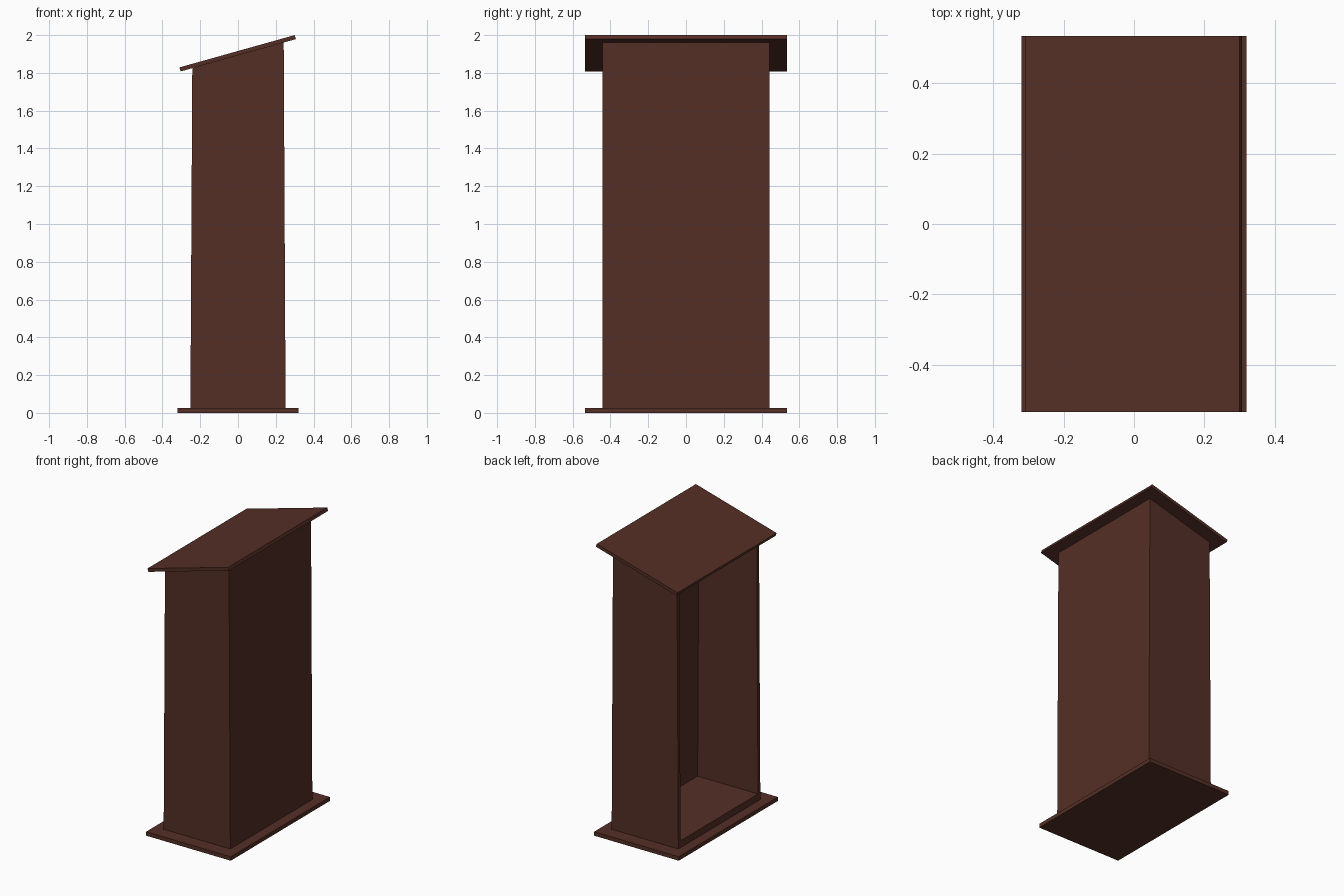
import bpy
import bmesh

# Remove the default object
cube = bpy.data.objects.get("Cube")
if cube:
    bpy.data.objects.remove(cube, do_unlink=True)

# Single dark wood colour
wood = bpy.data.materials.new("dark_brown_wood")
wood.use_nodes = True
colour = (0.09, 0.028, 0.019, 1.0)
wood.diffuse_color = colour
wood.node_tree.nodes["Principled BSDF"].inputs["Base Color"].default_value = colour


def slab(name, profile, y0, y1):
    """Extrude an (x, z) profile from y0 to y1."""
    bm = bmesh.new()
    face = bm.faces.new([bm.verts.new((x, y0, z)) for x, z in profile])
    new = bmesh.ops.extrude_face_region(bm, geom=[face])["geom"]
    verts = [v for v in new if isinstance(v, bmesh.types.BMVert)]
    bmesh.ops.translate(bm, verts=verts, vec=(0, y1 - y0, 0))
    bmesh.ops.recalc_face_normals(bm, faces=bm.faces)
    mesh = bpy.data.meshes.new(name)
    bm.to_mesh(mesh)
    bm.free()
    mesh.materials.append(wood)
    obj = bpy.data.objects.new(name, mesh)
    bpy.context.collection.objects.link(obj)
    return obj


base_top = 0.027
half_y, wall = 0.443, 0.025       # body half width and side wall thickness
inner_y = half_y - wall
x_low, x_high = 0.252, 0.242      # body half depth at the bottom and the top
z_low, z_high = 1.825, 1.962      # sloping top of the body
thick = 0.047                     # floor, ceiling and closed panel
back_low, back_high = x_low - thick, x_high - thick
slope = (z_high - z_low) / (2 * x_high)
z_back = z_high - thick * slope

# Base plate
slab("base_plate", [(-0.32, 0), (0.32, 0), (0.32, base_top), (-0.32, base_top)],
     -0.535, 0.535)

# Sloping reading top
slab("sloping_top", [(-0.303, 1.808), (0.307, 1.979), (0.3, 2.0), (-0.31, 1.829)],
     -0.535, 0.535)

# Tapered side walls
side = [(-x_low, base_top), (x_low, base_top), (x_high, z_high), (-x_high, z_low)]
for name, s in (("front_wall", -1), ("back_wall", 1)):
    slab(name, side, s * inner_y, s * half_y)

# Closed panel on the tall side
slab("closed_panel", [(back_low, base_top), (x_low, base_top),
                      (x_high, z_high), (back_high, z_back)], -inner_y, inner_y)

# Inner floor and ceiling, leaving the low side open
slab("inner_floor", [(-x_low, base_top), (back_low, base_top),
                     (back_low, base_top + thick), (-x_low, base_top + thick)],
     -inner_y, inner_y)
slab("inner_ceiling", [(-x_high, z_low - thick), (back_high, z_back - thick),
                       (back_high, z_back), (-x_high, z_low)], -inner_y, inner_y)
